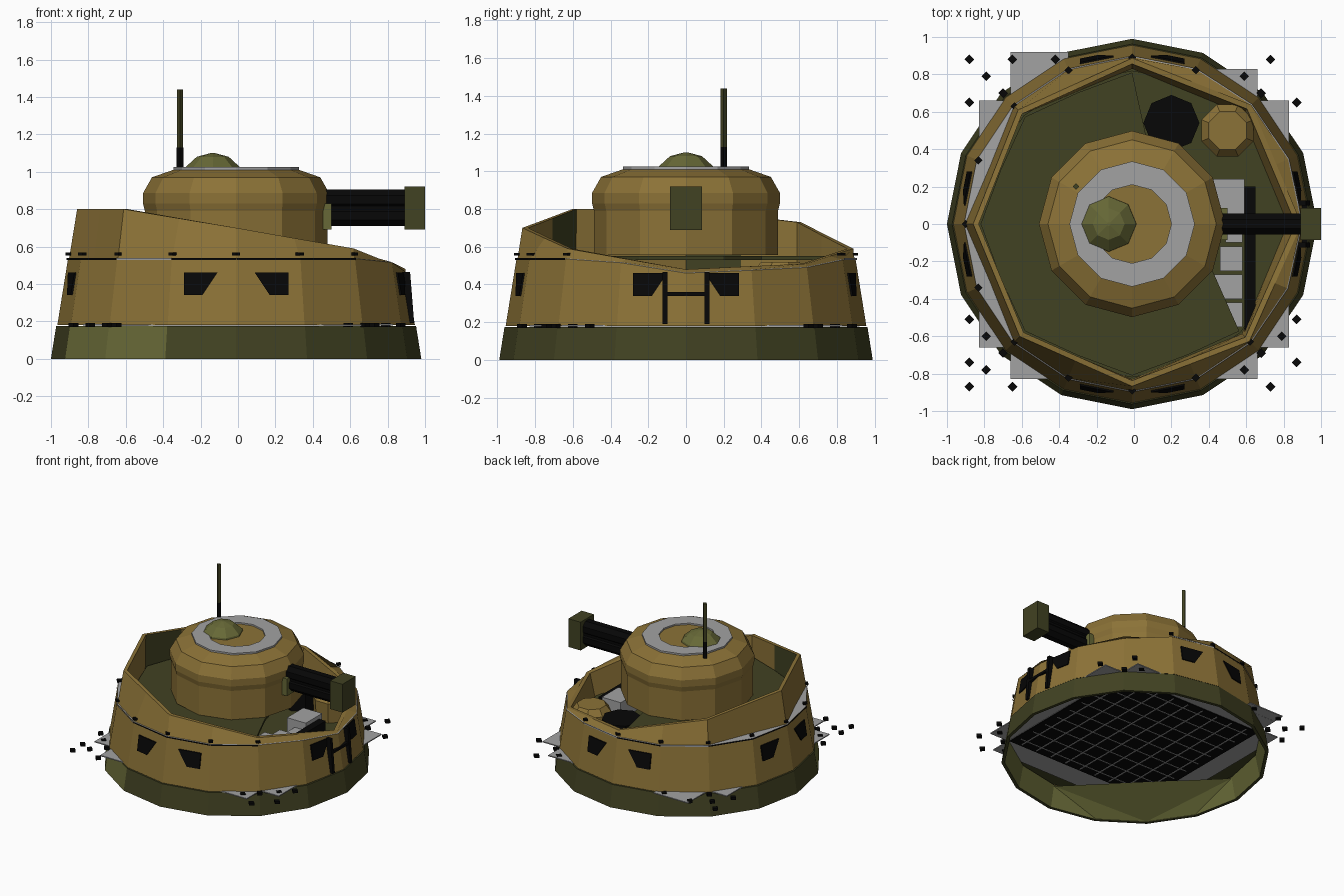
import bpy, bmesh, math
from mathutils import Vector

if "Cube" in bpy.data.objects:
    bpy.data.objects.remove(bpy.data.objects["Cube"])


def material(name, r, g, b):
    m = bpy.data.materials.new(name)
    m.use_nodes = True
    m.diffuse_color = (r, g, b, 1)
    bsdf = m.node_tree.nodes["Principled BSDF"]
    bsdf.inputs["Base Color"].default_value = (r, g, b, 1)
    bsdf.inputs["Roughness"].default_value = 0.9
    return m


SAND = material("sand brown", .26, .168, .038)
OLIVE = material("light olive", .135, .14, .038)
DARK = material("dark olive", .053, .054, .016)
GREY = material("grey", .36, .36, .36)
BLACK = material("black", .002, .002, .002)
CX = -.01


def build(name, verts, faces, mats, pick=None, fix=True):
    me = bpy.data.meshes.new(name)
    me.from_pydata(verts, [], faces)
    for m in mats:
        me.materials.append(m)
    if pick:
        for p in me.polygons:
            p.material_index = pick(p.index)
    bm = bmesh.new()
    bm.from_mesh(me)
    if fix:
        bmesh.ops.recalc_face_normals(bm, faces=bm.faces)
    bm.to_mesh(me)
    bm.free()
    ob = bpy.data.objects.new(name, me)
    bpy.context.collection.objects.link(ob)
    return ob


def loft(name, rings, mats, pick=None, caps=True, closed=False):
    """Skin a stack of equal-sized rings; pick(ring, side) selects a material."""
    n = len(rings[0])
    verts = [p for r in rings for p in r]
    spans = len(rings) if closed else len(rings) - 1
    faces = [(k * n + i, k * n + (i + 1) % n,
              (k + 1) % len(rings) * n + (i + 1) % n, (k + 1) % len(rings) * n + i)
             for k in range(spans) for i in range(n)]
    if caps:
        faces += [tuple(range(n)), tuple(range(len(verts) - n, len(verts)))]
    return build(name, verts, faces, mats, pick and (lambda i: pick(i // n, i % n)))


def ring(n, r, z, x=0, y=0, start=0.0):
    return [(x + r * math.cos(start + math.tau * i / n),
             y + r * math.sin(start + math.tau * i / n), z) for i in range(n)]


def lathe(name, n, profile, mat, x=0, y=0, start=0.0):
    return loft(name, [ring(n, r, z, x, y, start) for r, z in profile], [mat])


def box(name, lo, hi, mat):
    (a, b, c), (d, e, f) = lo, hi
    return loft(name, [[(a, b, z), (d, b, z), (d, e, z), (a, e, z)] for z in (c, f)], [mat])


# Hull: sloping skirt, open underneath, lighter inside and on two panels
loft("skirt", [ring(16, r, z, CX) for r, z in ((.99, 0), (.962, .175), (.93, .175), (.965, 0))],
     [DARK, OLIVE], lambda k, i: int(k == 2 or (k == 0 and i in (9, 10))), False, True)

# Sloping brace inside the skirt, from its lower edge up to a chord
low = ring(16, .962, .002, CX)[8:13]
high = [ring(16, .93, .163, CX)[i] for i in (12, 8)]
build("skirt_brace", low + high, [(0, 6, 1), (1, 6, 2), (2, 6, 5), (2, 5, 3), (3, 5, 4)], [OLIVE])

# Armour wall: sixteen sides below, uneven octagonal rim above
corner_z = [.48, .51, .59, .73, .80, .80, .70, .59]
wall = [[] for _ in range(6)]
for i in range(16):
    odd = i % 2
    z = (corner_z[i // 2] + corner_z[(i // 2 + odd) % 8]) / 2
    flat = math.cos(math.pi / 8) if odd else 1
    rim = (.99 - .175 * z) * flat
    mid_z = min(.535, z - .02)
    mid = .988 - .167 * mid_z
    shelf = .82 if i in (7, 9) else mid - .006
    steps = [(.956, .18), (mid, mid_z), (shelf, mid_z + .003), (rim, z),
             (rim * .965, z), (.83 * flat, .3)]
    a = math.tau * i / 16
    for row, (r, h) in zip(wall, steps):
        row.append((CX + r * math.cos(a), r * math.sin(a), h))
loft("armour_wall", wall, [SAND, GREY, DARK],
     lambda k, i: 1 if k == 1 else 2 if k == 4 and i in (7, 10) else 0, False)

# Seam and studs around the wall
for i in range(3, 15):
    a = math.tau * i / 16
    x, y = CX + .89 * math.cos(a), .89 * math.sin(a)
    lathe("wall_stud", 4, [(.022, .553), (.022, .567)], BLACK, x, y)
    if i < 14:
        b = math.tau * (i + 1) / 16
        p, q = [Vector((CX + .9 * math.cos(t), .9 * math.sin(t), .529)) for t in (a, b)]
        out = Vector(((p + q).x, (p + q).y, 0)).normalized() * .006
        up = Vector((0, 0, .01))
        build("wall_seam", [p + out, q + out, q + out + up, p + out + up], [(0, 1, 2, 3)],
              [GREY if i in (3, 5, 10) else BLACK], fix=False)

# Base plates whose corners project past the skirt
box("base_plate_long", (-.66, -.83, .176), (.66, .83, .184), GREY)
box("base_plate_wide", (-.83, -.66, .178), (.83, .66, .186), GREY)
box("base_plate_tab", (-.66, .8, .177), (-.35, .92, .185), GREY)

# Belly: dark square with thin seams both ways, under a closing disc
lathe("hull_floor", 16, [(.945, .187), (.945, .193)], DARK, CX)
box("belly_plate", (-.66, -.64, .168), (.66, .64, .174), BLACK)
for i in range(-4, 5):
    d = .14 * i
    box("belly_seam_across", (-.62, d - .004, .165), (.62, d + .004, .169), GREY)
    box("belly_seam_along", (d - .004, -.62, .164), (d + .004, .62, .168), GREY)

# Ground studs around the plate corners
left_back = [(-.88, .88), (-.88, .65), (-.79, .79), (-.65, .88), (-.42, .88), (-.7, .7)]
right_back = [(.59, .79), (.73, .88), (.87, .65), (.68, .7)]
left_front = [(-.88, -.51), (-.79, -.6), (-.88, -.74), (-.79, -.78), (-.88, -.87), (-.65, -.87),
              (-.7, -.69)]
right_front = [(.87, -.51), (.79, -.6), (.87, -.74), (.59, -.78), (.73, -.87), (.68, -.69)]
for x, y in left_back + right_back + left_front + right_front:
    lathe("base_stud", 4, [(.026, .17), (.026, .19)], BLACK, x, y)

# Vision slits: a mirrored pair on each of the four sides, following the wall
slit = [(.28, .34), (.28, .46), (.1, .46), (.18, .34)]
for q in range(4):
    t = q * math.pi / 2
    for s in (-1, 1):
        rings = []
        for inner in (0, 1):
            row = []
            for w, z in slit:
                d = .84 if inner else .998 - .17 * z - w * math.tan(math.pi / 16)
                w *= s
                row.append((CX + d * math.cos(t) - w * math.sin(t),
                            d * math.sin(t) + w * math.cos(t), z))
            rings.append(row)
        loft("vision_slit", rings, [BLACK])

# Ladder on the barrel side
for s in (-1, 1):
    y = .112 * s
    loft("ladder_rail", [[(x + dx, y + dy, z) for dx, dy in
                          ((-.03, -.013), (.012, -.013), (.012, .013), (-.03, .013))]
                         for x, z in ((.93, .19), (.908, .465))], [BLACK])
box("ladder_rung", (.89, -.11, .34), (.927, .11, .36), BLACK)

# Upper deck with an open well at the barrel side
deck = [(CX + r * math.cos(a), r * math.sin(a)) for i in range(4, 15)
        for a, r in [(math.tau * i / 16, .76 if i % 2 else .81)]]
deck += [(.42, -.25), (.3, .2), (.08, .4)]
loft("deck", [[(x, y, z) for x, y in deck] for z in (.53, .55)], [DARK])
lathe("well_floor", 16, [(.82, .29), (.82, .31)], DARK, CX)

# Well contents: steps, crates, a drum and a round hatch
for i in range(4):
    box("step", (.4 + .03 * i, -.55 + .15 * i, .31), (.58, -.42 + .15 * i, .48 - .03 * i), GREY)
box("crate", (.42, .03, .31), (.59, .24, .45), GREY)
box("locker", (.59, -.63, .31), (.65, .2, .42), BLACK)
lathe("drum", 8, [(.14, .31), (.15, .47), (.11, .52)], SAND, .5, .5, math.pi / 8)
lathe("round_hatch", 8, [(.15, .31), (.15, .5)], BLACK, .2, .54)

# Turret: straight drum with a stepped shoulder
lathe("turret", 12, [(.488, .555), (.488, .79), (.498, .83), (.498, .885), (.45, .97),
                     (.33, 1.012)], SAND, CX)
loft("turret_ring", [ring(12, r, z, CX) for r, z in
                     ((.335, 1.008), (.335, 1.024), (.21, 1.024), (.21, 1.008))],
     [GREY], None, False, True)
lathe("cupola", 8, [(.148, 1.012), (.145, 1.025), (.085, 1.08), (.01, 1.1)], OLIVE, -.135, 0)
lathe("antenna_base", 4, [(.018, .98), (.018, 1.13)], BLACK, -.31, .2)
lathe("antenna", 4, [(.017, 1.13), (.017, 1.44)], DARK, -.31, .2)

# Gun: stacked twin barrels, mount and square muzzle
for z in (.765, .85):
    loft("barrel", [[(x, y, z + h) for y, h, _ in ring(8, .06, 0, 0, 0, math.pi / 8)]
                    for x in (.44, .91)], [BLACK])
box("barrel_spine", (.44, -.045, .75), (.91, .045, .87), BLACK)
box("gun_mount", (.42, -.085, .69), (.5, .085, .83), OLIVE)
box("muzzle", (.89, -.085, .69), (1.0, .085, .92), DARK)
